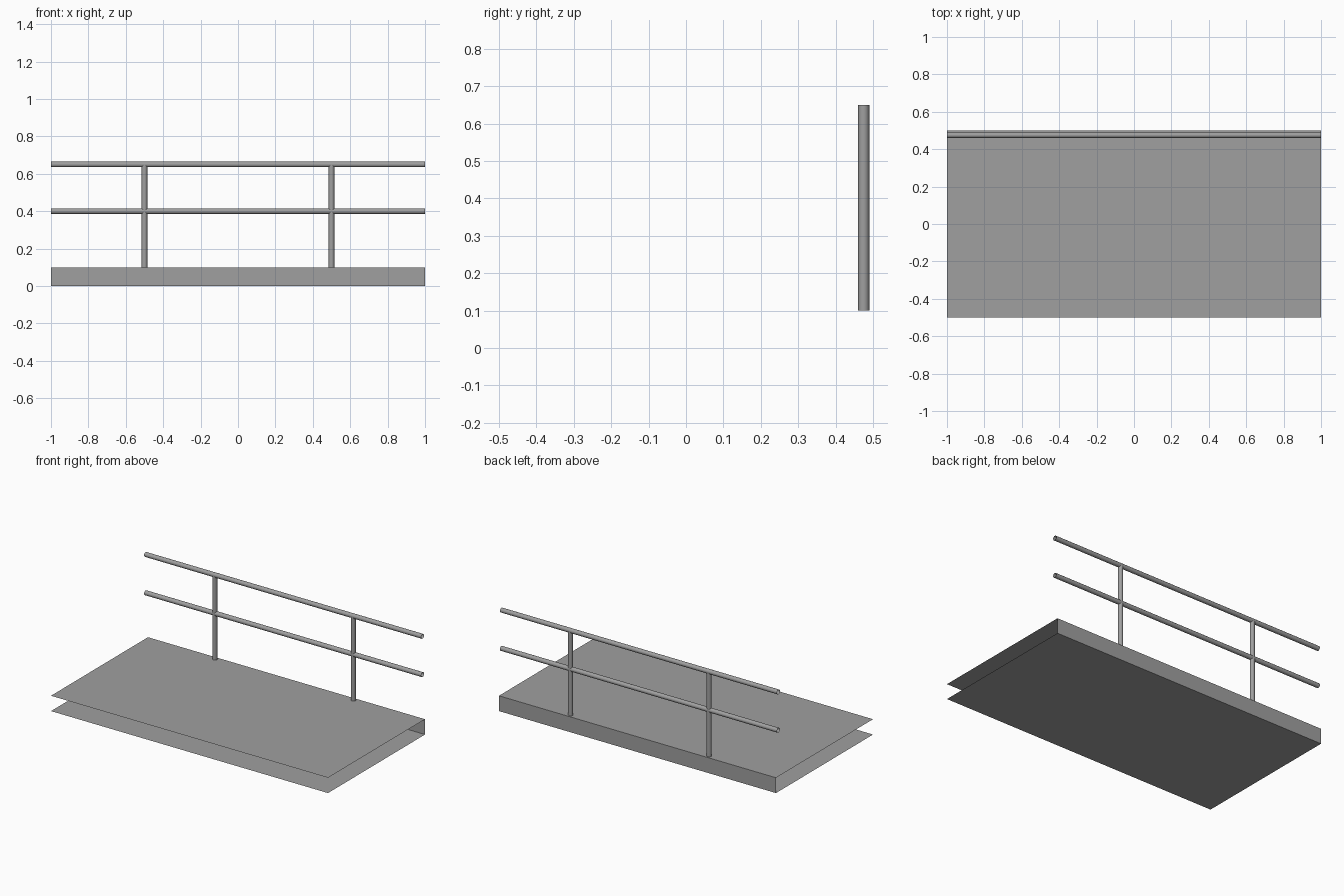
import bpy, bmesh, math
from mathutils import Matrix, Vector

if "Cube" in bpy.data.objects:
    bpy.data.objects.remove(bpy.data.objects["Cube"])

grey = bpy.data.materials.new("plain_grey")
grey.diffuse_color = (0.35, 0.35, 0.35, 1)
grey.use_nodes = True
grey.node_tree.nodes["Principled BSDF"].inputs["Base Color"].default_value = grey.diffuse_color

RAIL_Y, R = 0.475, 0.015


def finish(name, bm):
    mesh = bpy.data.meshes.new(name)
    bm.to_mesh(mesh)
    bm.free()
    mesh.materials.append(grey)
    obj = bpy.data.objects.new(name, mesh)
    bpy.context.collection.objects.link(obj)
    return obj


def tube(name, start, end):
    """Open-ended round tube between two points."""
    a, b = Vector(start), Vector(end)
    turn = (b - a).to_track_quat('Z', 'Y').to_matrix().to_4x4()
    bm = bmesh.new()
    bmesh.ops.create_cone(bm, cap_ends=False, segments=12, radius1=R, radius2=R,
                          depth=(b - a).length,
                          matrix=Matrix.Translation((a + b) / 2) @ turn)
    for f in bm.faces:
        f.smooth = True
    return finish(name, bm)


# Deck: folded sheet with top, back and underside; front and ends are open
bm = bmesh.new()
profile = [(-0.5, 0.1), (0.5, 0.1), (0.5, 0.0), (-0.5, 0.0)]
left = [bm.verts.new((-1, y, z)) for y, z in profile]
right = [bm.verts.new((1, y, z)) for y, z in profile]
for i in range(3):
    bm.faces.new((left[i], right[i], right[i + 1], left[i + 1]))
for f in bm.faces:
    c = f.calc_center_median() - Vector((0, 0, 0.05))
    if f.normal.length == 0:
        f.normal_update()
    if f.normal.dot(c) < 0:
        f.normal_flip()
finish("deck", bm)

# Handrail posts
for side, x in (("left", -0.5), ("right", 0.5)):
    tube(side + "_post", (x, RAIL_Y, 0.1), (x, RAIL_Y, 0.65))

# Horizontal rails
for name, z in (("middle_rail", 0.4), ("top_rail", 0.65)):
    tube(name, (-1, RAIL_Y, z), (1, RAIL_Y, z))
